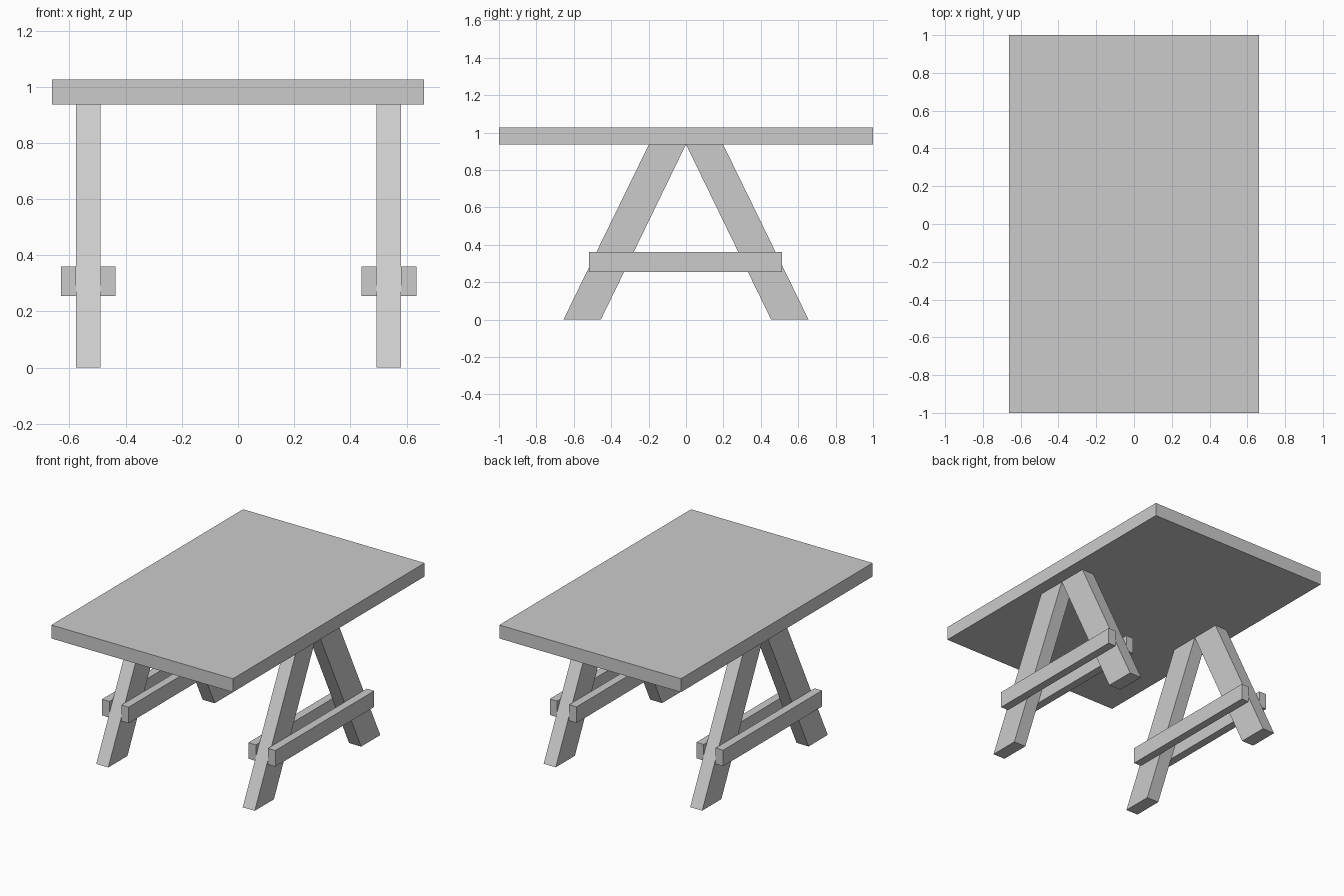
import bpy

if "Cube" in bpy.data.objects:
    bpy.data.objects.remove(bpy.data.objects["Cube"])


def prism(name, profile, x0, x1):
    """Extrude a (y, z) profile along x from x0 to x1."""
    n = len(profile)
    verts = [(x, y, z) for x in (x0, x1) for y, z in profile]
    faces = [tuple(reversed(range(n))), tuple(range(n, 2 * n))]
    faces += [(i, (i + 1) % n, n + (i + 1) % n, n + i) for i in range(n)]
    # a mirrored (clockwise) profile needs its faces flipped
    area = sum(profile[i][0] * profile[(i + 1) % n][1]
               - profile[(i + 1) % n][0] * profile[i][1] for i in range(n))
    if area < 0:
        faces = [f[::-1] for f in faces]
    mesh = bpy.data.meshes.new(name)
    mesh.from_pydata(verts, [], faces)
    obj = bpy.data.objects.new(name, mesh)
    bpy.context.collection.objects.link(obj)
    return obj


def rect(y0, y1, z0, z1):
    return [(y0, z0), (y1, z0), (y1, z1), (y0, z1)]


UNDERSIDE = 0.937

# table top
prism("table_top", rect(-1, 1, UNDERSIDE, 1.026), -0.663, 0.663)

# one A-shaped trestle at each end: two slanted legs, a stretcher on each face
for side, x0, x1 in (("left", -0.577, -0.489), ("right", 0.493, 0.581)):
    for end, s in (("front", -1), ("back", 1)):
        leg = [(s * 0.455, 0), (s * 0.655, 0),
               (s * 0.198, UNDERSIDE), (0, UNDERSIDE)]
        prism(f"{side}_{end}_leg", leg, x0, x1)
    bar = rect(-0.518, 0.514, 0.254, 0.36)
    prism(f"{side}_stretcher_a", bar, x0 - 0.054, x0)
    prism(f"{side}_stretcher_b", bar, x1, x1 + 0.053) if side == "left" else \
        prism(f"{side}_stretcher_b", bar, x1, x1 + 0.054)
